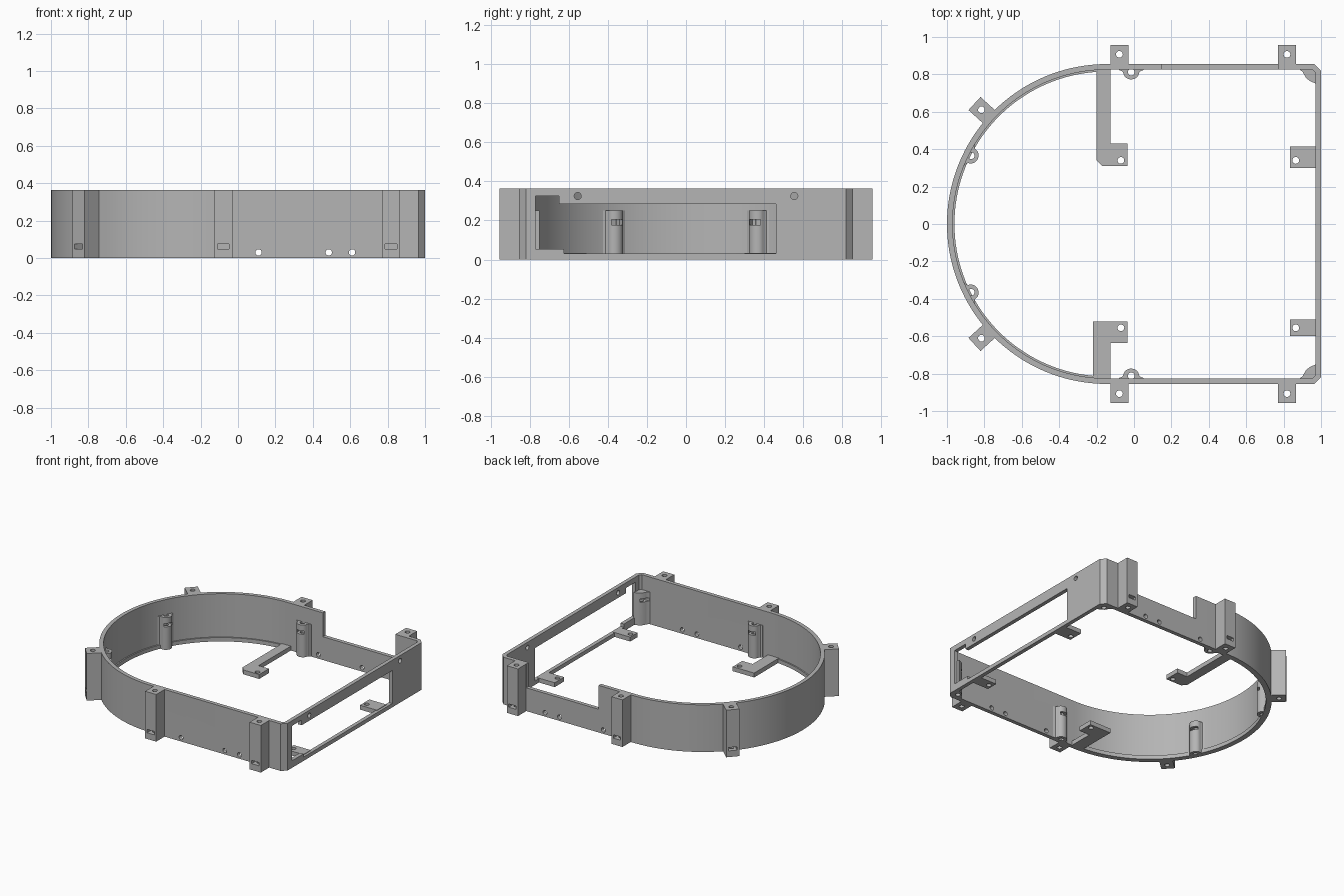
import bpy, bmesh, math
from mathutils import Matrix, Vector

if "Cube" in bpy.data.objects:
    bpy.data.objects.remove(bpy.data.objects["Cube"])

H = 0.365             # wall height
CX, R, T = -0.145, 0.855, 0.03   # arc centre, outer radius, wall thickness

grey = bpy.data.materials.new("grey plastic")
grey.diffuse_color = (0.46, 0.46, 0.46, 1)
grey.use_nodes = True
grey.node_tree.nodes["Principled BSDF"].inputs["Base Color"].default_value = grey.diffuse_color


def to_object(bm, name, mat=None):
    bmesh.ops.recalc_face_normals(bm, faces=bm.faces)
    me = bpy.data.meshes.new(name)
    bm.to_mesh(me)
    bm.free()
    ob = bpy.data.objects.new(name, me)
    bpy.context.collection.objects.link(ob)
    me.materials.append(grey)
    if mat:
        me.transform(mat)
    return ob


def prism(name, pts, z0, z1, mat=None):
    bm = bmesh.new()
    f = bm.faces.new([bm.verts.new((x, y, z0)) for x, y in pts])
    new = bmesh.ops.extrude_face_region(bm, geom=[f])["geom"]
    bmesh.ops.translate(bm, vec=(0, 0, z1 - z0),
                        verts=[v for v in new if isinstance(v, bmesh.types.BMVert)])
    return to_object(bm, name, mat)


def box(name, x, y, z, mat=None):
    return prism(name, [(x[0], y[0]), (x[1], y[0]), (x[1], y[1]), (x[0], y[1])], *z, mat)


def rod(p, axis, r, length, mat=None):
    bm = bmesh.new()
    bmesh.ops.create_cone(bm, cap_ends=True, segments=20, radius1=r, radius2=r, depth=length)
    rot = Vector((0, 0, 1)).rotation_difference(Vector(axis)).to_matrix().to_4x4()
    bm.transform(Matrix.Translation(p) @ rot)
    return to_object(bm, "hole_cutter", mat)


def finish(ob, cutters=()):
    bpy.context.view_layer.objects.active = ob
    for c in cutters:
        m = ob.modifiers.new("cut", "BOOLEAN")
        m.operation, m.solver, m.object = "DIFFERENCE", "EXACT", c
        bpy.ops.object.modifier_apply(modifier=m.name)
        bpy.data.objects.remove(c)
    bpy.ops.object.select_all(action="DESELECT")
    ob.select_set(True)
    bpy.ops.object.shade_smooth_by_angle(angle=math.radians(30))


def arc(r, n=72):
    angles = [math.pi * (0.5 + i / n) for i in range(n + 1)]
    return [(CX + r * math.cos(a), r * math.sin(a)) for a in angles]


def ring(name, outer, inner, z0, z1, closed):
    bm = bmesh.new()
    rows = [[bm.verts.new((x, y, z)) for x, y in loop]
            for loop, z in ((outer, z0), (outer, z1), (inner, z1), (inner, z0))]
    n = len(outer)
    for i in range(n if closed else n - 1):
        j = (i + 1) % n
        for k in range(4):
            a, b = rows[k], rows[(k + 1) % 4]
            bm.faces.new((a[i], a[j], b[j], b[i]))
    if not closed:
        for i in (0, -1):
            bm.faces.new([r[i] for r in rows])
    return to_object(bm, name)


# D-shaped wall with window, lowered back section and screw holes
outer = arc(R) + [(0.965, -R), (1, -0.82), (1, 0.82), (0.965, R)]
ri = R - T
inner = arc(ri) + [(0.955, -ri), (0.97, -0.81), (0.97, 0.81), (0.955, ri)]
wall = ring("wall", outer, inner, 0, H, True)
window = [(-0.77, 0.055), (-0.625, 0.055), (-0.625, 0.03), (0.46, 0.03),
          (0.46, 0.285), (-0.65, 0.285), (-0.65, 0.325), (-0.77, 0.325)]
# window profile is drawn in (y, z) and swept along x
turn = Matrix(((0, 0, 1, 0), (1, 0, 0, 0), (0, 1, 0, 0), (0, 0, 0, 1)))
cuts = [prism("window_cutter", window, 0.9, 1.1, turn),
        box("notch_cutter", (0.15, 0.77), (0.7, 1), (0.18, 0.5))]
for s in (-1, 1):
    cuts.append(rod((1, s * 0.555, 0.325), (1, 0, 0), 0.018, 0.2))
    for x in (0.11, 0.485, 0.61):
        cuts.append(rod((x, s * 0.84, 0.03), (0, 1, 0), 0.017, 0.2))
finish(wall, cuts)

# thin lip along the inside foot of the curve
finish(ring("curve_lip", arc(ri + 0.01), arc(ri - 0.01), 0, 0.03, False))


def frame(origin_x, degrees):
    """Local +y points outward from the wall."""
    return Matrix.Translation((origin_x, 0, 0)) @ Matrix.Rotation(math.radians(degrees - 90), 4, "Z")


def outer_post(mat):
    post = box("outer_post", (-0.0475, 0.0475), (0.835, 0.957), (0, H), mat)
    finish(post, [rod((0, 0.907, H / 2), (0, 0, 1), 0.018, 1, mat),
                  box("slot_cutter", (-0.031, 0.031), (0.87, 1), (0.048, 0.074), mat)])


def inner_boss(mat):
    half = [(0.068, 0.83), (0.066, 0.823), (0.05, 0.818), (0.042, 0.808)]
    nose = [(0.041 * math.cos(a), 0.808 - 0.035 * math.sin(a))
            for a in (math.pi * i / 12 for i in range(1, 12))]
    boss = prism("inner_boss", half + nose + [(-x, y) for x, y in reversed(half)], 0, 0.25, mat)
    finish(boss, [rod((0, 0.812, 0.1), (0, 0, 1), 0.018, 1, mat),
                  box("slot_cutter", (-0.031, 0.031), (0.7, 0.822), (0.178, 0.204), mat)])


for s in (1, -1):
    for x in (-0.078, 0.818):
        outer_post(frame(x, 90 * s))
    outer_post(frame(CX, 137.7 * s))
    inner_boss(frame(-0.015, 90 * s))
    inner_boss(frame(CX, 153.3 * s))
    # rounded boss in the square corner
    pts = [(0.975, 0.75), (0.945, 0.762), (0.92, 0.78), (0.908, 0.802),
           (0.9, 0.815), (0.88, 0.83), (0.96, 0.83), (0.975, 0.815)]
    corner = prism("corner_boss", [(x, s * y) for x, y in pts], 0, 0.25)
    finish(corner, [rod((0.945, s * 0.798, 0), (0, 0, 1), 0.018, 0.4),
                    box("slot_cutter", (0.89, 0.96), sorted((s * 0.77, s * 0.825)), (0.178, 0.204))])

# flat L-shaped brackets and small tabs at floor level
Z = (0, 0.034)
back = prism("back_bracket", [(-0.2, 0.84), (-0.2, 0.34), (-0.17, 0.31), (-0.036, 0.31),
                              (-0.036, 0.43), (-0.125, 0.43), (-0.125, 0.84)], *Z)
finish(back, [rod((-0.07, 0.34, 0), (0, 0, 1), 0.018, 0.3)])
front = prism("front_bracket", [(-0.22, -0.835), (-0.22, -0.52), (-0.036, -0.52),
                                (-0.036, -0.637), (-0.125, -0.637), (-0.125, -0.835)], *Z)
finish(front, [rod((-0.07, -0.555, 0), (0, 0, 1), 0.018, 0.3)])
for y0, y1, hy in ((0.3, 0.415, 0.34), (-0.6, -0.51, -0.555)):
    tab = box("side_tab", (0.835, 0.98), (y0, y1), Z)
    finish(tab, [rod((0.865, hy, 0), (0, 0, 1), 0.018, 0.3)])
